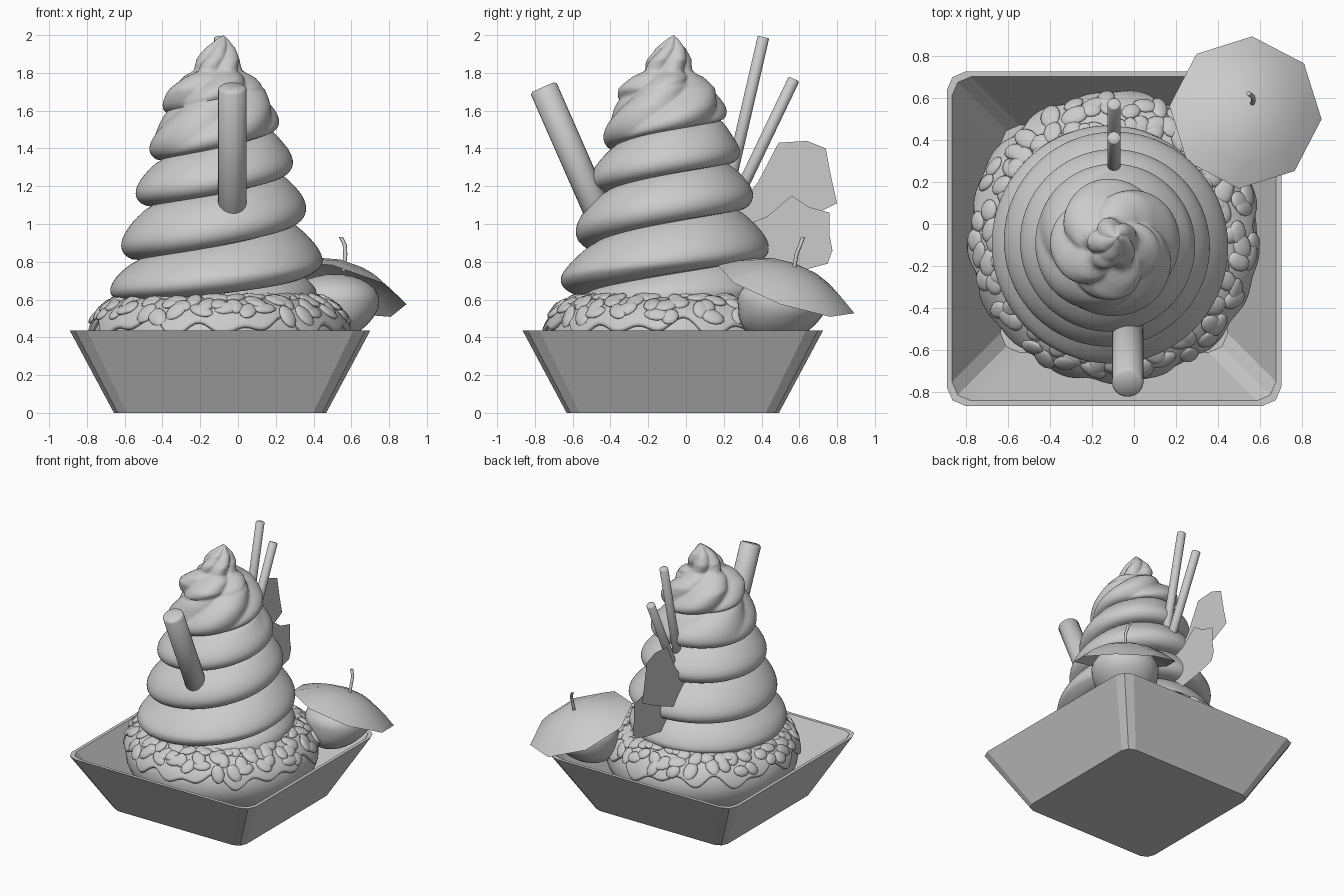
import bpy, bmesh, math, random
from mathutils import Vector, Matrix
from math import sin, cos, pi, tau

if "Cube" in bpy.data.objects:
    bpy.data.objects.remove(bpy.data.objects["Cube"])

random.seed(4)


def make(name, verts, faces, angle=None, weld=True):
    me = bpy.data.meshes.new(name)
    me.from_pydata([tuple(v) for v in verts], [], faces)
    bm = bmesh.new()
    bm.from_mesh(me)
    if weld:
        bmesh.ops.remove_doubles(bm, verts=bm.verts, dist=0.0005)
    bmesh.ops.recalc_face_normals(bm, faces=bm.faces)
    bm.to_mesh(me)
    bm.free()
    if angle:
        me.shade_smooth()
        me.set_sharp_from_angle(angle=math.radians(angle))
    ob = bpy.data.objects.new(name, me)
    bpy.context.collection.objects.link(ob)
    return ob


def grid_faces(rows, cols, wrap_rows=False, wrap_cols=True):
    """Quads between consecutive rings of points."""
    out = []
    for i in range(rows if wrap_rows else rows - 1):
        for j in range(cols if wrap_cols else cols - 1):
            a, b = i * cols, (i + 1) % rows * cols
            k = (j + 1) % cols
            out.append((a + j, a + k, b + k, b + j))
    return out


def lerp(knots, x):
    if x <= knots[0][0]:
        return knots[0][1]
    for (x0, y0), (x1, y1) in zip(knots, knots[1:]):
        if x <= x1:
            return y0 + (y1 - y0) * (x - x0) / (x1 - x0)
    return knots[-1][1]


# Square tray with chamfered corners and thin walls
def square_ring(h, c, z):
    pts = []
    for sx, sy in ((1, 1), (-1, 1), (-1, -1), (1, -1)):
        corner = [(h, h - c), (h - c * .3, h - c * .3), (h - c, h)]
        if sx * sy < 0:
            corner.reverse()
        pts += [(-.095 + sx * x, -.07 + sy * y, z) for x, y in corner]
    return pts


v = (square_ring(.562, .07, 0) + square_ring(.795, .09, .435)
     + square_ring(.77, .09, .435) + square_ring(.54, .09, .025))
f = grid_faces(4, 12) + [tuple(range(12)), tuple(range(36, 48))]
make("tray", v, f)

# Ring cake and its dripping icing
CX, CY, CZ, RM = -.095, -.063, .385, .466


def ring_point(th, ph, r):
    d = RM + r * cos(ph)
    return Vector((CX + d * cos(th), CY + d * sin(th), CZ + r * sin(ph)))


v = [ring_point(i / 64 * tau, j / 24 * tau, .214) for j in range(24) for i in range(64)]
make("ring_cake", v, grid_faces(24, 64, wrap_rows=True), 60)

N = 160
v = []
for j in range(14):
    for i in range(N):
        th = i / N * tau
        edge = .34 + .13 * sin(17 * th) + .11 * sin(11 * th + 1) + .08 * sin(6 * th + 2)
        t = max(0, j - 3) / 10
        r = (.2, .222, .236, .238)[j] if j < 4 else .233
        e = edge + (.0, -.06, -.03, .04)[min(j, 3)]
        v.append(ring_point(th, e + (2.6 - e) * t, r))
make("icing", v, grid_faces(14, N), 70)

# Broad nut flakes pressed into the icing
v, f = [], []
for row, (phi, count) in enumerate(((.68, 36), (.98, 38), (1.25, 32), (1.5, 26))):
    for k in range(count):
        th = (k + .5 * (row % 2) + random.uniform(-.35, .35)) / count * tau
        ph = phi + random.uniform(-.15, .15)
        p = ring_point(th, ph, .234)
        n = Vector((cos(th) * cos(ph), sin(th) * cos(ph), sin(ph)))
        q = n.to_track_quat('Z', 'Y').to_matrix().to_4x4()
        tilt = Matrix.Rotation(random.uniform(-.15, .15), 4, 'X')
        m = Matrix.Translation(p) @ q @ tilt @ Matrix.Rotation(random.uniform(0, tau), 4, 'Z')
        sx, sy = random.uniform(.05, .07), random.uniform(.04, .05)
        base = len(v)
        for a in range(7):
            la = -pi / 2 + a * pi / 6
            for b in range(12):
                lo = b / 12 * tau
                v.append(m @ Vector((sx * cos(la) * cos(lo), sy * cos(la) * sin(lo), .017 * sin(la))))
        f += [tuple(base + x for x in q4) for q4 in grid_faces(7, 12)]
make("nut_flakes", v, f, 80)

# Soft cream swirl: the grid follows the spiral so its groove stays crisp
TURN = [(-.6, .55), (.5, .84), (1.5, 1.12), (2.5, 1.36), (3.5, 1.60), (4.5, 1.86), (5.3, 2.02)]
RADIUS = [(.55, .50), (.66, .568), (.78, .568), (1.0, .495), (1.25, .425), (1.45, .365), (1.62, .315),
          (1.72, .27), (1.78, .20), (1.81, .135), (1.87, .125), (1.93, .085), (1.98, .03), (2.0, 0)]
COLS, PER = 97, 20
v = []
rows = 8 * PER + 1
for i in range(rows):
    u = -2 + i / PER
    p = (i % PER) / PER
    bulge = max(0, sin(pi * p ** .9)) ** .7
    for j in range(COLS):
        th = j / (COLS - 1) * tau
        z = lerp(TURN, u + j / (COLS - 1))
        R = lerp(RADIUS, z)
        star = min(1, max(0, (z - 1.4) / .35))
        r = R * (1 - .24 * (1 - bulge) * (1 - .6 * star))
        r *= 1 - .22 * star * (1 - abs(cos(2.5 * (th - 5 * (z - 1.5)))))
        zz = z - .05 * R * bulge * (1 - star)
        # shallow lean: the bands climb towards the back right
        zz += .03 * R / .57 * (1 - star) * (cos(th) + sin(th)) * min(1, (z - .55) / .2)
        bend = max(0, z - 1.85) * .2
        v.append((-.108 + bend + r * cos(th), -.095 + bend + r * sin(th), min(zz, 2.0)))
make("cream_swirl", v, grid_faces(rows, COLS, wrap_cols=False), 75)


# Wafer roll and thin biscuit sticks
def stick(name, a, b, r, bevel):
    a, b = Vector(a), Vector(b)
    L = (b - a).length
    q = (b - a).to_track_quat('Z', 'Y')
    prof = [(0, 0), (r - bevel, 0), (r, bevel), (r, L - bevel), (r - bevel, L), (0, L)]
    pts = [a + q @ Vector((s * cos(k / 24 * tau), s * sin(k / 24 * tau), h))
           for s, h in prof for k in range(24)]
    make(name, pts, grid_faces(6, 24), 50)


stick("wafer_roll", (-.03, -.425, .97), (-.03, -.757, 1.725), .075, .012)
stick("biscuit_stick_tall", (-.095, .2, 1.08), (-.095, .41, 1.99), .031, .005)
stick("biscuit_stick_short", (-.095, .2, .99), (-.095, .572, 1.768), .031, .005)


# Flat chocolate shards
def shard(name, x, outline):
    make(name, [(x, y, z) for y, z in outline], [tuple(range(len(outline)))])


shard("shard_upper", -.18, [(.2, .98), (.3, 1.12), (.38, 1.22), (.49, 1.43), (.64, 1.44), (.74, 1.40),
                            (.77, 1.24), (.80, 1.11), (.62, 1.02), (.4, .93)])
shard("shard_lower", -.085, [(.25, .85), (.33, 1.0), (.43, 1.04), (.56, 1.15), (.65, 1.09), (.76, 1.06),
                             (.76, .94), (.775, .86), (.75, .79), (.6, .75), (.4, .72)])

# Round fruit with an eight-sided tilted cap and curved stem
v = [(.51 + .238 * cos(a) * cos(b), .51 + .238 * cos(a) * sin(b), .595 + (.14 if a > 0 else .225) * sin(a))
     for a in [-pi / 2 + i * pi / 16 for i in range(17)] for b in [j / 32 * tau for j in range(32)]]
v = [(x - .25 * max(0, .55 - z), y - .25 * max(0, .55 - z), z) for x, y, z in v]
make("fruit", v, grid_faces(17, 32), 60)

q = Vector((.25, .33, 1)).to_track_quat('Z', 'Y')
c = Vector((.53, .53, .655))
v = []
for rad, h in ((1, 0), (.75, .06), (.45, .108), (.2, .129), (0, .133)):
    for k in range(8):
        a = math.radians(85) - k * tau / 8
        local = Vector((.363 * rad * cos(a), .363 * rad * sin(a), 0))
        local.z = -.25 * local.x - .33 * local.y
        v.append(c + local + q @ Vector((0, 0, h)))
make("cap", v, grid_faces(5, 8), 60)

path = [(.56, .57, .75), (.568, .585, .84), (.565, .605, .89), (.545, .62, .93)]
v = [(x + .011 * cos(k / 8 * tau), y + .011 * sin(k / 8 * tau), z) for x, y, z in path for k in range(8)]
make("stem", v, grid_faces(4, 8) + [tuple(range(24, 32))], 50)
